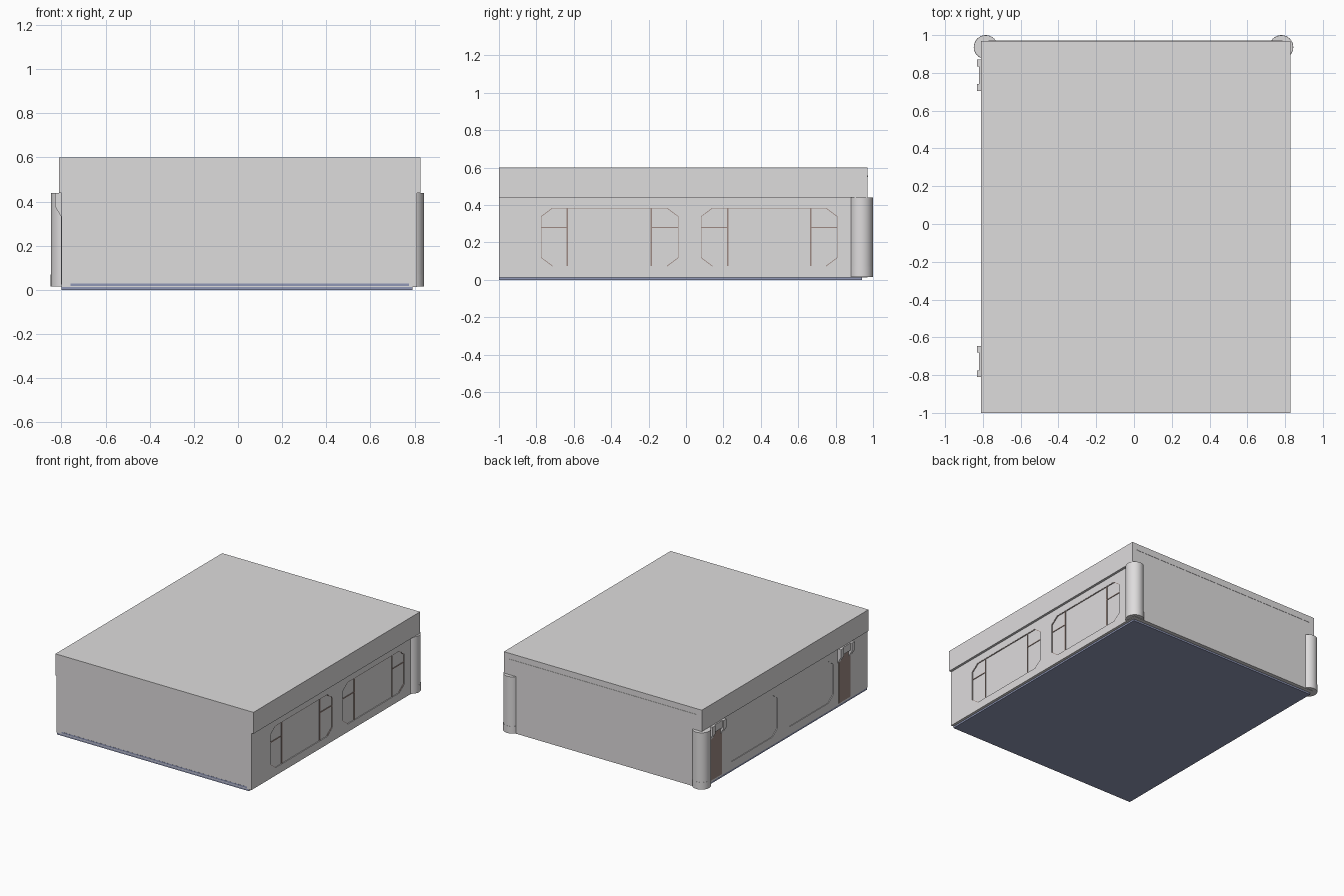
import bpy, bmesh, math

if "Cube" in bpy.data.objects:
    bpy.data.objects.remove(bpy.data.objects["Cube"])


def mat(name, rgb):
    m = bpy.data.materials.new(name)
    m.diffuse_color = (*rgb, 1)
    m.use_nodes = True
    m.node_tree.nodes["Principled BSDF"].inputs["Base Color"].default_value = m.diffuse_color
    return m


GREY = mat("wall grey", (0.73, 0.715, 0.72))
BLUE = mat("floor blue", (0.28, 0.31, 0.47))
BROWN = mat("wood brown", (0.34, 0.255, 0.23))


def finish(name, bm, m):
    bmesh.ops.recalc_face_normals(bm, faces=bm.faces)
    me = bpy.data.meshes.new(name)
    bm.to_mesh(me)
    bm.free()
    ob = bpy.data.objects.new(name, me)
    bpy.context.collection.objects.link(ob)
    me.materials.append(m)
    return ob


def box(name, m, x, y, z):
    bm = bmesh.new()
    bmesh.ops.create_cube(bm, size=1)
    for v in bm.verts:
        v.co = [r[0] if c < 0 else r[1] for c, r in zip(v.co, (x, y, z))]
    return finish(name, bm, m)


def extrude(name, m, pts, vec):
    # closed prism from a flat outline
    bm = bmesh.new()
    a = [bm.verts.new(p) for p in pts]
    b = [bm.verts.new([c + d for c, d in zip(p, vec)]) for p in pts]
    bm.faces.new(a)
    bm.faces.new(b[::-1])
    for i in range(len(a)):
        j = (i + 1) % len(a)
        bm.faces.new((a[i], b[i], b[j], a[j]))
    return finish(name, bm, m)


def octagon(y0, y1, z0, z1, c):
    return [(y0 + c, z0), (y1 - c, z0), (y1, z0 + c * .75), (y1, z1 - c * .75),
            (y1 - c, z1), (y0 + c, z1), (y0, z1 - c * .75), (y0, z0 + c * .75)]


def cut(target, cutter):
    md = target.modifiers.new("cut", "BOOLEAN")
    md.operation = "DIFFERENCE"
    md.solver = "EXACT"
    md.object = cutter
    bpy.context.view_layer.objects.active = target
    bpy.ops.object.modifier_apply(modifier=md.name)
    bpy.data.objects.remove(cutter)


def frame(name, m, x0, x1, pts, w):
    # thin band inside a window outline, open along the sill
    cy = sum(p[0] for p in pts) / len(pts)
    cz = sum(p[1] for p in pts) / len(pts)
    hy = max(p[0] for p in pts) - cy
    hz = max(p[1] for p in pts) - cz
    bm = bmesh.new()
    rings = []
    for x, k in ((x0, 0), (x1, 0), (x1, w), (x0, w)):
        rings.append([bm.verts.new((x, cy + (y - cy) * (1 - k / hy),
                                    cz + (z - cz) * (1 - k / hz))) for y, z in pts])
    n = len(pts)
    for a in range(4):
        p, q = rings[a], rings[(a + 1) % 4]
        for i in range(1, n):
            j = (i + 1) % n
            bm.faces.new((p[i], p[j], q[j], q[i]))
    return finish(name, bm, m)


# main walls, overhanging upper block and floor
walls = box("walls", GREY, (-.80, .81), (-1, .97), (.013, .45))
box("upper_block", GREY, (-.81, .828), (-1, .97), (.44, .60))
box("floor_slab", BLUE, (-.80, .79), (-.999, .94), (0, .014))
box("front_sill", BLUE, (-.76, .775), (-1.001, -.99), (.018, .03))
box("back_ledge", GREY, (-.77, .785), (.96, .972), (.549, .557))

# right wall windows: shallow recess, thin frame, mullions and side bars
R = .81
for y0, y1, m0, m1 in ((-.775, -.04, -.635, -.185), (.08, .81, .222, .668)):
    pts = octagon(y0, y1, .072, .385, .06)
    cut(walls, extrude("cutter", GREY, [(R - .006, y, z) for y, z in pts], (.03, 0, 0)))
    frame("right_window_frame", BROWN, R - .007, R - .002, pts, .003)
    for y in (m0, m1):
        box("window_mullion", BROWN, (R - .01, R - .002), (y - .004, y + .004), (.073, .384))
    for a, b in ((y0, m0), (m1, y1)):
        box("window_side_bar", BROWN, (R - .01, R - .002), (a, b), (.276, .283))

# left wall recessed panels and doors
L = -.80
for y0, y1 in ((.06, .66), (-.60, -.02)):
    pts = octagon(y0, y1, .072, .385, .06)
    cut(walls, extrude("cutter", GREY, [(L + .005, y, z) for y, z in pts], (-.03, 0, 0)))
for y0, y1 in ((.705, .87), (-.81, -.645)):
    box("side_door", BROWN, (L - .003, L + .01), (y0 + .015, y1 - .015), (.025, .385))
    # canopy: sloped end brackets with a thinner middle
    prof = [(L + .005, .44), (-.83, .44), (-.83, .38), (L + .005, .32)]
    for a in (y0, y1 - .035):
        extrude("canopy_bracket", GREY, [(x, a, z) for x, z in prof], (0, .035, 0))
    box("canopy_middle", GREY, (-.82, L + .005), (y0 + .03, y1 - .03), (.385, .44))

# round columns at the back corners
for name, x in (("left_column", -.785), ("right_column", .78)):
    for part, r, z0, z1 in (("", .0625, .016, .44), ("_base", .0635, .016, .07)):
        bm = bmesh.new()
        bmesh.ops.create_cone(bm, cap_ends=True, segments=32, radius1=r, radius2=r, depth=z1 - z0)
        bmesh.ops.translate(bm, verts=bm.verts, vec=(x, .9365, (z0 + z1) / 2))
        ob = finish(name + part, bm, GREY)
        bpy.ops.object.select_all(action="DESELECT")
        ob.select_set(True)
        bpy.context.view_layer.objects.active = ob
        bpy.ops.object.shade_smooth_by_angle(angle=math.radians(35))
